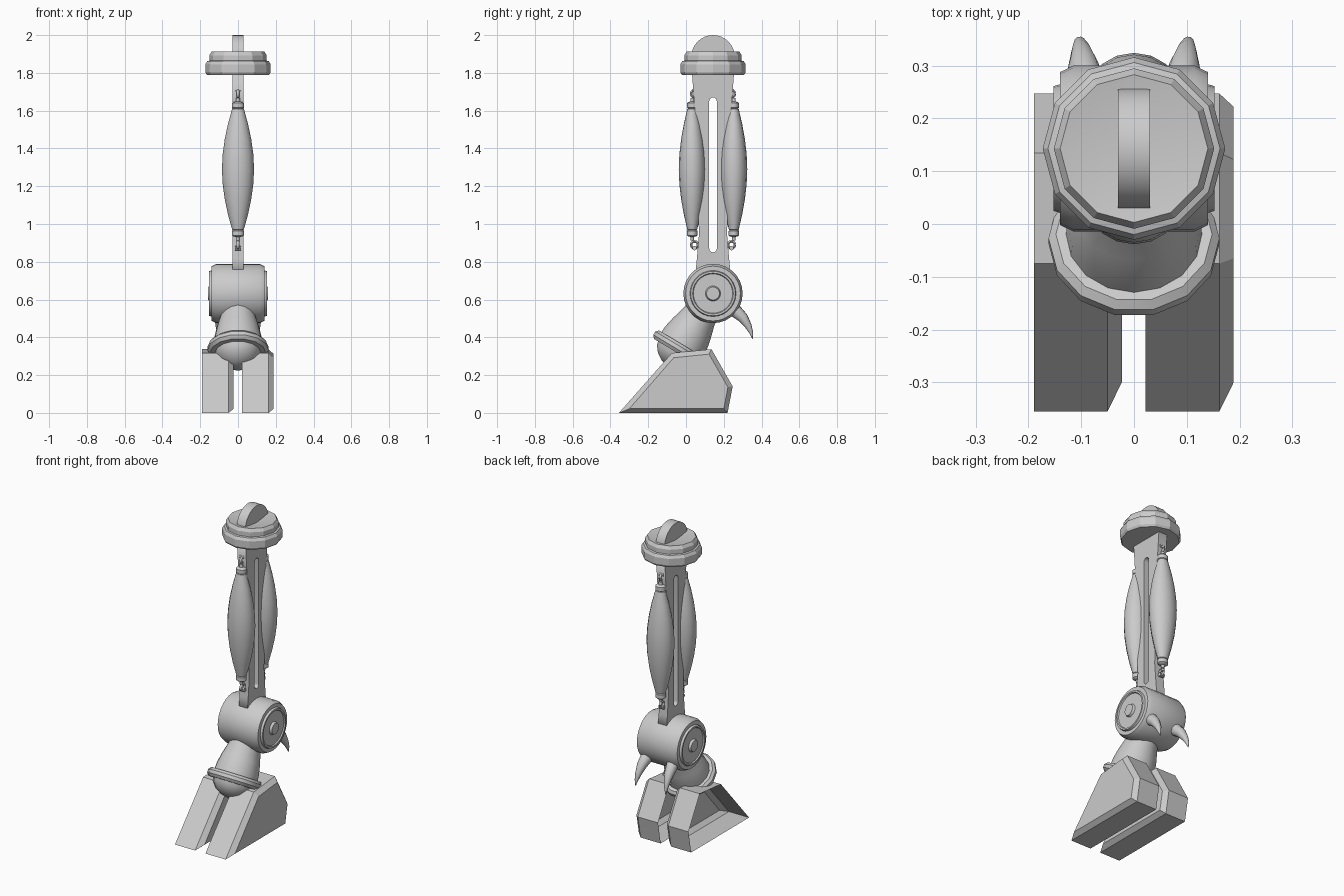
import bpy, bmesh
from math import pi, sin, cos, radians
from mathutils import Vector, Matrix

cube = bpy.data.objects.get("Cube")
if cube:
    bpy.data.objects.remove(cube, do_unlink=True)

grey = bpy.data.materials.new("plain grey")
grey.use_nodes = True
grey.diffuse_color = (0.6, 0.6, 0.6, 1)
grey.node_tree.nodes["Principled BSDF"].inputs["Base Color"].default_value = (0.6, 0.6, 0.6, 1)

MID_Y = 0.143                       # centre line of the column
KNEE = Vector((0, MID_Y, 0.632))    # centre of the lower joint


def add_object(name, mesh, smooth=0):
    obj = bpy.data.objects.new(name, mesh)
    bpy.context.collection.objects.link(obj)
    mesh.materials.clear()
    mesh.materials.append(grey)
    if smooth:
        bpy.ops.object.select_all(action='DESELECT')
        obj.select_set(True)
        bpy.context.view_layer.objects.active = obj
        bpy.ops.object.shade_smooth_by_angle(angle=radians(smooth))
    return obj


def from_bmesh(name, bm, smooth=0):
    bmesh.ops.recalc_face_normals(bm, faces=bm.faces)
    mesh = bpy.data.meshes.new(name)
    bm.to_mesh(mesh)
    bm.free()
    return add_object(name, mesh, smooth)


def lathe(name, profile, origin, axis=(0, 0, 1), sides=24, squash=1, smooth=35):
    """Turn (radius, height) points around an axis through origin."""
    bm = bmesh.new()
    rings = []
    for r, h in profile:
        rings.append([bm.verts.new((r * cos(2 * pi * i / sides),
                                    r * squash * sin(2 * pi * i / sides), h))
                      for i in range(sides)])
    for a, b in zip(rings, rings[1:]):
        for i in range(sides):
            j = (i + 1) % sides
            bm.faces.new((a[i], a[j], b[j], b[i]))
    bm.faces.new(rings[0])
    bm.faces.new(rings[-1])
    bmesh.ops.remove_doubles(bm, verts=bm.verts, dist=0.0001)
    turn = Vector((0, 0, 1)).rotation_difference(Vector(axis)).to_matrix().to_4x4()
    bm.transform(Matrix.Translation(origin) @ turn)
    return from_bmesh(name, bm, smooth)


def curve_mesh(name, splines, matrix, smooth=0, closed=True, radii=None, **settings):
    """Make a mesh from poly splines, either filled outlines or a swept tube."""
    curve = bpy.data.curves.new(name, 'CURVE')
    curve.dimensions = '2D' if closed else '3D'
    for key, value in settings.items():
        setattr(curve, key, value)
    for points in splines:
        spline = curve.splines.new('POLY')
        spline.points.add(len(points) - 1)
        spline.use_cyclic_u = closed
        for i, p in enumerate(points):
            spline.points[i].co = (*p, 1) if len(p) == 3 else (*p, 0, 1)
            spline.points[i].radius = radii[i] if radii else 1
    temp = bpy.data.objects.new(name + "_temp", curve)
    bpy.context.collection.objects.link(temp)
    graph = bpy.context.evaluated_depsgraph_get()
    mesh = bpy.data.meshes.new_from_object(temp.evaluated_get(graph))
    bpy.data.objects.remove(temp, do_unlink=True)
    mesh.transform(matrix)
    return add_object(name, mesh, smooth)


def arc(cx, cy, r, start, end, steps):
    return [(cx + r * cos(start + (end - start) * i / steps),
             cy + r * sin(start + (end - start) * i / steps)) for i in range(steps + 1)]


# Maps flat outlines to the side plane: first coordinate to y, second to z
SIDE = Matrix(((0, 0, 1, 0), (1, 0, 0, MID_Y), (0, 1, 0, 0), (0, 0, 0, 1)))

# Slotted column plate
edge = [(0.095, 0.72), (0.085, 0.82), (0.074, 0.95), (0.08, 1.1), (0.085, 1.5),
        (0.1, 1.65), (0.113, 1.82)]
outline = edge + [(-w, z) for w, z in reversed(edge)]
slot = arc(0, 1.65, 0.02, 0, pi, 8) + arc(0, 0.87, 0.02, pi, 2 * pi, 8)
curve_mesh("column_plate", [outline, slot], SIDE, extrude=0.03, fill_mode='BOTH')

# Top disc with its upright half-round fin
lathe("top_disc", [(0, 1.79), (0.165, 1.79), (0.173, 1.803), (0.173, 1.845), (0.163, 1.862),
                   (0.152, 1.865), (0.152, 1.893), (0.14, 1.912), (0, 1.89)],
      (0, MID_Y, 0), sides=12, smooth=25)
curve_mesh("top_fin", [arc(0, 1.885, 0.115, 0, pi, 16)], SIDE, extrude=0.03, fill_mode='BOTH',
           smooth=30)

# Spindle-shaped muscles with end caps and hooks, front and back
half = [(0.085, 0), (0.081, 0.08), (0.07, 0.16), (0.053, 0.24), (0.031, 0.32)]
cap = [(0.027, 0.322), (0.032, 0.326), (0.032, 0.35), (0.024, 0.356), (0.012, 0.358),
       (0.01, 0.378), (0, 0.378)]
upper = half + cap
spindle = [(r, -h) for r, h in reversed(upper)] + upper[1:]
for label, side in (("front", -1), ("back", 1)):
    y = MID_Y + side * 0.11
    lathe(label + "_muscle", spindle, (0, y, 1.29), sides=16, squash=0.84, smooth=40)
    for end, z in (("upper", 1.69), ("lower", 0.89)):
        ring = [(y - MID_Y + py - side * 0.012, pz) for py, pz in arc(0, z, 0.018, 0, 2 * pi, 12)]
        curve_mesh(f"{label}_{end}_hook", [[(0, a, b) for a, b in ring]],
                   Matrix.Translation((0, MID_Y, 0)), closed=False, smooth=60,
                   bevel_depth=0.008, bevel_resolution=1)
        lathe(f"{label}_{end}_hook_pin", [(0, -0.016), (0.012, -0.016), (0.012, 0.016), (0, 0.016)],
              (0, y - side * 0.012, z + (0.018 if z > 1 else -0.018)), axis=(1, 0, 0), sides=8)

# Joint drum with stepped ends and hubs
drum_half = [(0.157, 0.115), (0.145, 0.14), (0.122, 0.14), (0.118, 0.153), (0.108, 0.153),
             (0.104, 0.146), (0.04, 0.146), (0.034, 0.16), (0, 0.16)]
drum = [(r, -h) for r, h in reversed(drum_half)] + drum_half
lathe("joint_drum", drum, KNEE, axis=(1, 0, 0), sides=28)

# Shin, collar and rounded ankle along the leaning axis
lean = Vector((0, -0.515, -0.857)).normalized()
lathe("shin", [(0, 0.04), (0.085, 0.04), (0.093, 0.14), (0.115, 0.22), (0.127, 0.28), (0.13, 0.34),
               (0, 0.34)], KNEE, axis=lean, sides=16, smooth=40)
lathe("ankle_collar", [(0.125, 0.315), (0.148, 0.315), (0.162, 0.33), (0.162, 0.35),
                       (0.148, 0.367), (0.12, 0.367)], KNEE, axis=lean, sides=14)
lathe("ankle_ball", [(0, 0.35), (0.125, 0.35), (0.118, 0.385), (0.09, 0.42), (0.05, 0.445),
                     (0, 0.455)], KNEE, axis=lean, sides=14, smooth=50)

# Curved spurs behind the joint
spur = [(0.085, 0.21, 0.575), (0.09, 0.262, 0.54), (0.096, 0.302, 0.503), (0.1, 0.33, 0.46),
        (0.103, 0.345, 0.425), (0.104, 0.353, 0.39)]
for label, side in (("left", 1), ("right", -1)):
    curve_mesh(label + "_spur", [[(side * x, y, z) for x, y, z in spur]], Matrix.Identity(4),
               closed=False, radii=(1.1, 1, 0.8, 0.52, 0.3, 0.02), smooth=60,
               bevel_depth=0.036, bevel_resolution=3, use_fill_caps=True)

# Hollow toes: open on one side, chamfered on the other
toe_outer = [(-0.355, 0), (-0.075, 0.317), (0.135, 0.337), (0.247, 0.14), (0.22, 0)]
toe_inner = [(-0.3, 0.022), (-0.065, 0.292), (0.122, 0.311), (0.222, 0.136), (0.2, 0.022)]
for label, x in (("left", 0.022), ("right", -0.19)):
    bm = bmesh.new()
    loops = [[bm.verts.new((x + dx, y, z)) for y, z in points]
             for dx, points in ((0, toe_outer), (0.14, toe_outer), (0.167, toe_inner))]
    for a, b in zip(loops, loops[1:]):
        for i in range(len(a)):
            j = (i + 1) % len(a)
            bm.faces.new((a[i], a[j], b[j], b[i]))
    bm.faces.new(loops[-1])
    from_bmesh(label + "_toe", bm)
